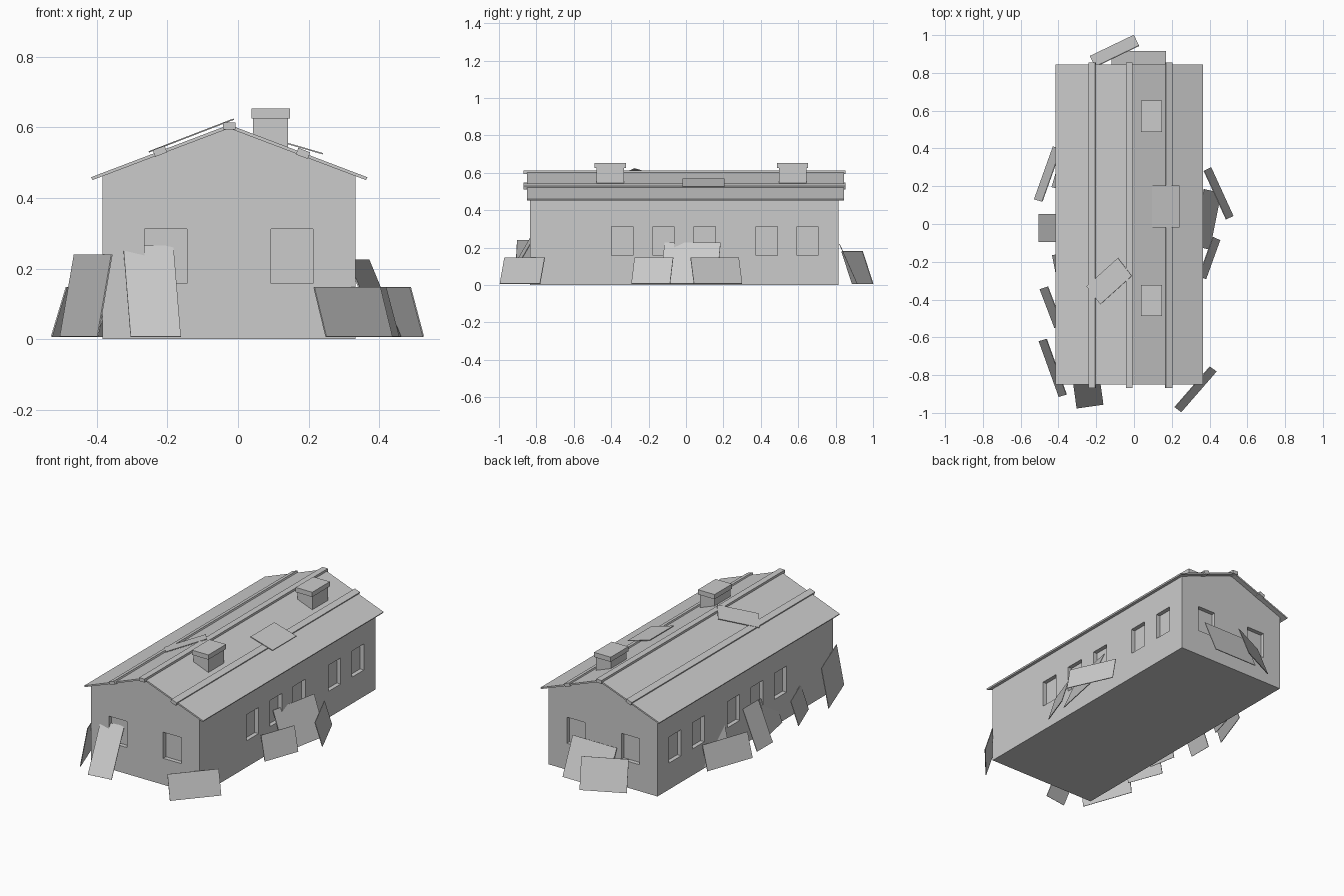
import bpy, bmesh, math
from mathutils import Vector

if "Cube" in bpy.data.objects:
    bpy.data.objects.remove(bpy.data.objects["Cube"])

CX = -0.025          # ridge line
SLOPE = 0.38         # roof pitch


def new_object(name, bm):
    bmesh.ops.recalc_face_normals(bm, faces=bm.faces)
    mesh = bpy.data.meshes.new(name)
    bm.to_mesh(mesh)
    bm.free()
    ob = bpy.data.objects.new(name, mesh)
    bpy.context.collection.objects.link(ob)
    return ob


def extrude_y(name, profile, y0, y1):
    bm = bmesh.new()
    face = bm.faces.new([bm.verts.new((x, y0, z)) for x, z in profile])
    ext = bmesh.ops.extrude_face_region(bm, geom=[face])
    verts = [v for v in ext["geom"] if isinstance(v, bmesh.types.BMVert)]
    bmesh.ops.translate(bm, verts=verts, vec=(0, y1 - y0, 0))
    return new_object(name, bm)


def add_box(bm, lo, hi):
    lo, hi = Vector(lo), Vector(hi)
    verts = bmesh.ops.create_cube(bm, size=1)["verts"]
    bmesh.ops.scale(bm, verts=verts, vec=hi - lo)
    bmesh.ops.translate(bm, verts=verts, vec=(lo + hi) / 2)


def sheet(name, corners, thick=0.004):
    bm = bmesh.new()
    bm.faces.new([bm.verts.new(c) for c in corners])
    ob = new_object(name, bm)
    mod = ob.modifiers.new("thickness", "SOLIDIFY")
    mod.thickness = thick
    mod.offset = 0
    return ob


# Walls with gable ends
walls = extrude_y("walls", [(-0.383, 0), (0.333, 0), (0.333, 0.462), (CX, 0.598), (-0.383, 0.462)],
                  -0.835, 0.815)

# Recessed windows: five per long side, two per gable
bm = bmesh.new()
D, Z0, Z1 = 0.025, 0.157, 0.312
for y in (-0.34, -0.12, 0.1, 0.431, 0.65):
    for x in (-0.383, 0.333):
        add_box(bm, (x - D, y - 0.057, Z0), (x + D, y + 0.057, Z1))
for x in (-0.205, 0.153):
    for y in (-0.835, 0.815):
        add_box(bm, (x - 0.06, y - D, Z0), (x + 0.06, y + D, Z1))
cutter = new_object("window_cutter", bm)
cutter.hide_render = True
cutter.hide_set(True)
mod = walls.modifiers.new("windows", "BOOLEAN")
mod.object = cutter
mod.operation = "DIFFERENCE"
mod.solver = "EXACT"

# Roof shell
HW, TOP = 0.391, 0.607
extrude_y("roof", [(CX - HW, TOP - HW * SLOPE), (CX, TOP), (CX + HW, TOP - HW * SLOPE),
                   (CX + HW - 0.004, TOP - HW * SLOPE - 0.008), (CX, TOP - 0.01),
                   (CX - HW + 0.004, TOP - HW * SLOPE - 0.008)], -0.85, 0.845)

# Ridge beam and one batten on each slope
tilt = math.atan(SLOPE)
for name, x, z, a in (("ridge_beam", CX, 0.603, 0), ("left_batten", -0.221, 0.532, tilt),
                      ("right_batten", 0.184, 0.526, -tilt)):
    c, s = math.cos(a), math.sin(a)
    prof = [(x + c * u - s * v, z + s * u + c * v)
            for u, v in ((-0.018, -0.01), (0.018, -0.01), (0.018, 0.01), (-0.018, 0.01))]
    extrude_y(name, prof, -0.868, 0.854)

# Chimneys with caps
for i, y in enumerate((-0.405, 0.57)):
    bm = bmesh.new()
    add_box(bm, (0.043, y - 0.074, 0.52), (0.141, y + 0.074, 0.63))
    add_box(bm, (0.038, y - 0.083, 0.625), (0.147, y + 0.083, 0.653))
    new_object(f"chimney_{i + 1}", bm)

# Loose sheets on the roof
sheet("left_roof_patch", [(x, y, 0.6275 + 0.386 * x) for x, y in
                          ((-0.085, -0.18), (-0.012, -0.275), (-0.178, -0.425), (-0.252, -0.33))])
sheet("right_roof_patch", [(0.095, -0.018, 0.567), (0.24, -0.018, 0.525),
                           (0.24, 0.205, 0.525), (0.095, 0.205, 0.567)])

# Sheets leaning on the walls: bottom edge a-b, lean offset to the top edge, top height
LEANING = [
    ((-0.528, 0.13), (-0.428, 0.41), (0.042, -0.012), 0.147),
    ((-0.503, 0.052), (-0.503, -0.095), (0.095, 0), 0.235),
    ((-0.498, -0.345), (-0.42, -0.55), (0.042, 0.014), 0.147),
    ((-0.503, -0.62), (-0.397, -0.915), (0.04, 0.012), 0.24),
    ((-0.435, 0.195), (-0.375, 0.40), (0.06, -0.015), 0.2),
    ((-0.432, -0.165), (-0.4, -0.33), (0.06, 0.012), 0.2),
    ((-0.304, -0.975), (-0.162, -0.955), (-0.021, 0.15), 0.264),
    ((0.249, -0.995), (0.436, -0.78), (-0.034, 0.025), 0.147),
    ((0.455, -0.085), (0.38, -0.292), (-0.037, 0.017), 0.147),
    ((0.525, 0.042), (0.407, 0.3), (-0.037, -0.018), 0.147),
    ((0.40, -0.135), (0.46, 0.165), (-0.09, 0.02), 0.225),
    ((-0.233, 0.888), (0, 1.0), (0.027, -0.056), 0.18),
    ((-0.12, 0.915), (0.17, 0.915), (0, -0.095), 0.22),
]
for i, (a, b, o, h) in enumerate(LEANING):
    sheet(f"leaning_sheet_{i + 1}", [(*a, 0.007), (*b, 0.007), (b[0] + o[0], b[1] + o[1], h),
                                     (a[0] + o[0], a[1] + o[1], h)])
